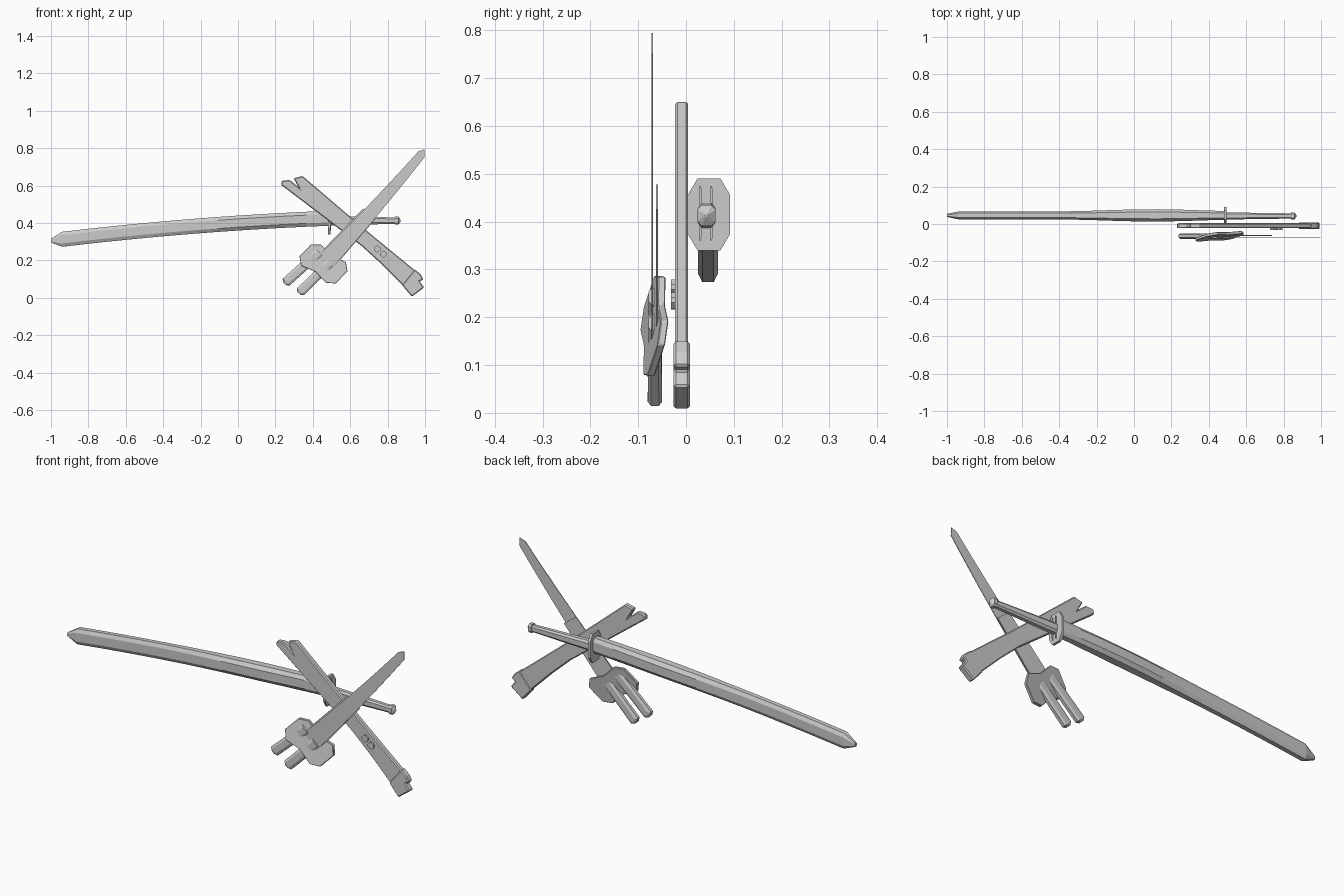
import bpy
import bmesh
from math import cos
from mathutils import Vector

cube = bpy.data.objects.get("Cube")
if cube:
    bpy.data.objects.remove(cube)

GREY = (.6, .6, .6, 1)
steel = bpy.data.materials.new("plain_grey")
steel.use_nodes = True
steel.diffuse_color = GREY
steel.node_tree.nodes["Principled BSDF"].inputs["Base Color"].default_value = GREY


def frame(x, z, dx, dz):
    """Map (along, across, y) of a weapon to world space."""
    direction = Vector((dx, 0, dz)).normalized()
    across = Vector((-direction.z, 0, direction.x))
    start = Vector((x, 0, z))
    return lambda a, c, y: start + direction * a + across * c + Vector((0, y, 0))


def bridge(name, rings, chamfer=0):
    """Join equal closed rings, cap both ends and chamfer the edges."""
    bm = bmesh.new()
    loops = [[bm.verts.new(point) for point in ring] for ring in rings]
    bm.faces.new(loops[0])
    bm.faces.new(loops[-1])
    for near, far in zip(loops, loops[1:]):
        for i in range(len(near)):
            bm.faces.new((near[i - 1], near[i], far[i], far[i - 1]))
    bmesh.ops.recalc_face_normals(bm, faces=bm.faces)
    mesh = bpy.data.meshes.new(name)
    bm.to_mesh(mesh)
    bm.free()
    mesh.materials.append(steel)
    obj = bpy.data.objects.new(name, mesh)
    bpy.context.collection.objects.link(obj)
    if chamfer:
        modifier = obj.modifiers.new("chamfer", "BEVEL")
        modifier.width = chamfer
        modifier.segments = 1
        modifier.limit_method = "ANGLE"


def plate(name, place, outline, y, half, chamfer=0, slope=0):
    """Flat part from an outline, optionally leaning along its weapon."""
    rings = [[place(a, c, y + side + slope * a) for a, c in outline]
             for side in (-half, half)]
    bridge(name, rings, chamfer)


def octagon(height, width):
    """Rectangle with generously cut corners."""
    h, w = height * .55, width * .55
    return [(height, -w), (height, w), (h, width), (-h, width),
            (-height, w), (-height, -w), (-h, -width), (h, -width)]


def loft(name, place, y, stations):
    """Octagonal bar through (along, across, half height, half width)."""
    rings = [[place(a, c + u, y + v) for u, v in octagon(h, w)]
             for a, c, h, w in stations]
    bridge(name, rings)


def steps(start, end, count):
    return [start + (end - start) * i / count for i in range(count + 1)]


# Long sheathed sword: gently bowed scabbard that swells in the middle
level = frame(0, 0, 1, 0)


def spine(x):
    return .4 + .066 * x - .028 * x * x


def swell(x):
    return .021 + .012 * max(0, cos(2.5 * (x - .1))) ** 3


scabbard = [(x, spine(x), .04, swell(x)) for x in steps(-.94, .485, 12)]
loft("long_scabbard", level, .046, [(-1, spine(-1), .01, .008)] + scabbard)

# Its grip, pommel and guard
grip_z = .413
loft("long_handle", level, .043, [(.49, grip_z, .026, .019), (.84, grip_z, .017, .014)])
loft("long_pommel", level, .043, [
    (.84, grip_z, .022, .019), (.857, grip_z, .022, .019), (.87, grip_z, .003, .003)])
loft("long_guard", level, .048, [(x, .415, .075, .044) for x in (.481, .494)])
for y in (.03, .053):
    loft("guard_strip", level, y, [(x, .417, .057, .003) for x in (.49, .498)])

# Flared long gun: forked muzzle, narrow waist, stepped butt, two studs
gun = frame(.286, .61, .774, -.633)
fork = [(-.04, -.04), (-.05, -.02), (-.02, .01), (.04, .01), (-.01, .03), (.02, .07)]
waist = [(.5, .06), (.82, .06), (.82, -.045), (.65, -.028), (.5, -.02)]
butt = [(.8, .063), (.84, .063), (.87, .05), (.86, .03), (.9, .02), (.88, -.06), (.8, -.045)]
plate("gun_body", gun, fork + waist, -.009, .0135, .005)
plate("gun_butt", gun, butt, -.009, .017, .005)
for along in (.575, .618):
    stud = [(along + u, .02 + v) for u, v in octagon(.016, .016)]
    plate("gun_stud", gun, stud, -.026, .005)

# Slanted thin blade that tapers and curves toward its tip
short = frame(.457, .182, .69, .724)


def blade_edge(a, side):
    return a, .04 * a * a + side * (.05 - .035 * a)


stations = steps(0, .785, 6)
lower_edge = [blade_edge(a, -1) for a in stations]
upper_edge = [blade_edge(a, 1) for a in reversed(stations)]
plate("short_blade", short, lower_edge + [(.815, .032)] + upper_edge, -.0705, .0016)

# Wider backing strip behind the blade root
backing = [(0, -.055), (.37, -.035), (.36, .05), (0, .055)]
plate("blade_backing", short, backing, -.061, .002)

# Leaning guard, the same when turned half way round
half_guard = [(.03, .12), (.065, .08), (.06, 0), (.09, -.08), (.06, -.12)]
other_half = [(-a, -c) for a, c in half_guard]
plate("short_guard", short, half_guard + other_half, -.066, .008, .002, .24)

# Two-pronged grip
for name, root, end, tip in (("upper_prong", .058, .077, -.22),
                             ("lower_prong", -.022, -.014, -.205)):
    loft(name, short, -.065, [(tip, end, .012, .008), (tip + .012, end, .026, .015),
                              (.03, root, .026, .013)])
